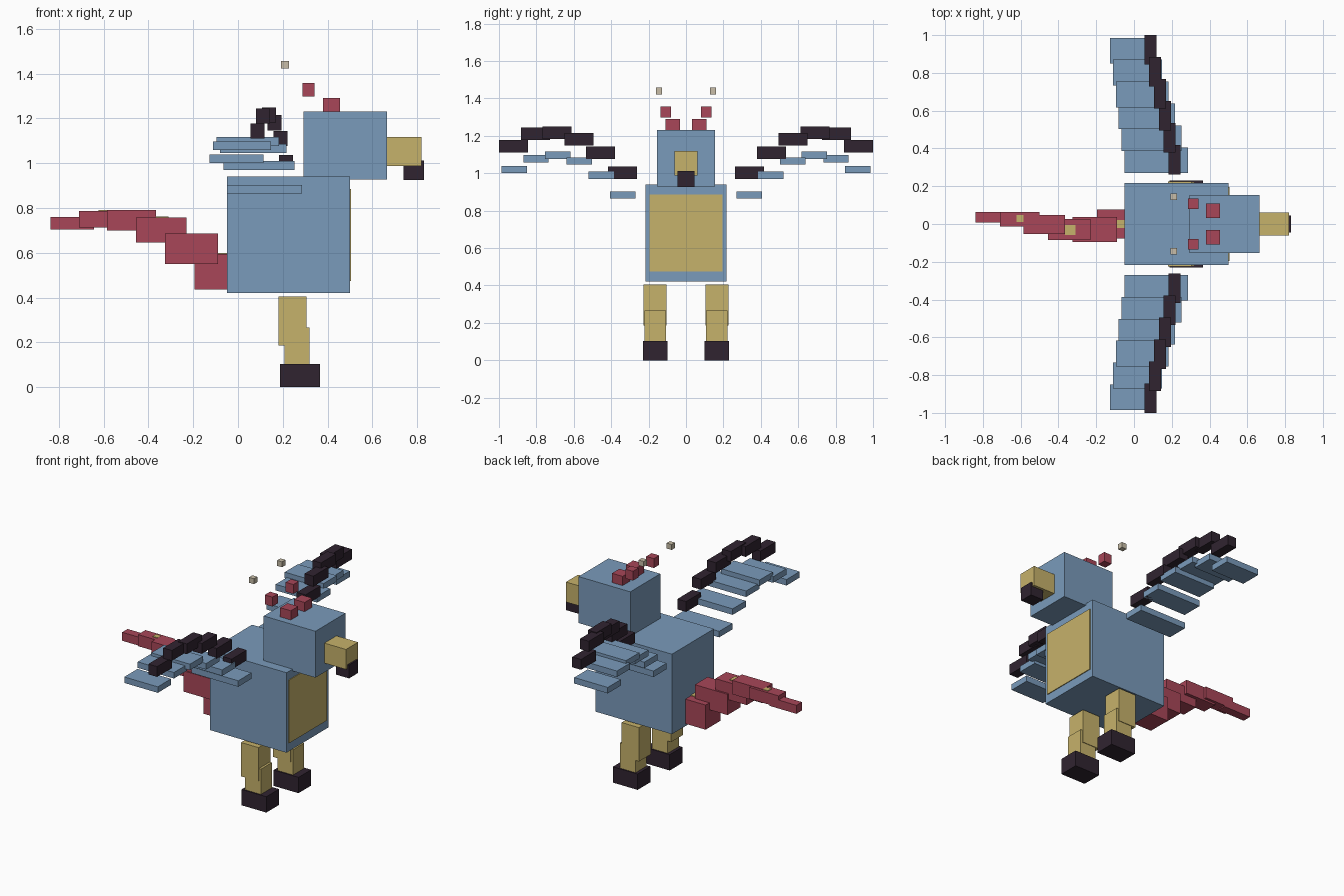
import bpy
import bmesh
from mathutils import Vector

default = bpy.data.objects.get("Cube")
if default:
    bpy.data.objects.remove(default, do_unlink=True)


def material(name, rgb):
    """Flat material from 8-bit display values, stored as linear."""
    linear = [((c / 255 + 0.055) / 1.055) ** 2.4 for c in rgb]
    mat = bpy.data.materials.new(name)
    mat.use_nodes = True
    mat.diffuse_color = (*linear, 1)
    mat.node_tree.nodes["Principled BSDF"].inputs["Base Color"].default_value = (*linear, 1)
    return mat


blue = material("feather blue", (122, 155, 187))
gold = material("straw gold", (198, 178, 107))
red = material("crest red", (168, 70, 88))
dark = material("dark plum", (48, 36, 48))
cream = material("pale cream", (200, 190, 168))


def box(name, mat, x, y, z):
    """Box from its (min, max) range along each axis."""
    low, high = Vector((x[0], y[0], z[0])), Vector((x[1], y[1], z[1]))
    bm = bmesh.new()
    bmesh.ops.create_cube(bm, size=1)
    bmesh.ops.scale(bm, vec=high - low, verts=bm.verts)
    mesh = bpy.data.meshes.new(name)
    bm.to_mesh(mesh)
    bm.free()
    mesh.materials.append(mat)
    obj = bpy.data.objects.new(name, mesh)
    obj.location = (low + high) / 2
    bpy.context.collection.objects.link(obj)


def pair(name, mat, x, y, z):
    """The same box on the left (+y) and right (-y) flank."""
    box("left_" + name, mat, x, y, z)
    box("right_" + name, mat, x, (-y[1], -y[0]), z)


def centred(name, mat, x, half_width, z, shift=0):
    box(name, mat, x, (shift - half_width, shift + half_width), z)


# Body, belly plate, head and beak
centred("body", blue, (-0.05, 0.5), 0.216, (0.42, 0.94))
centred("belly_plate", gold, (0.498, 0.505), 0.195, (0.475, 0.885))
centred("head", blue, (0.293, 0.665), 0.154, (0.928, 1.23))
centred("upper_beak", gold, (0.66, 0.82), 0.062, (0.988, 1.118))
centred("lower_beak", dark, (0.738, 0.83), 0.045, (0.926, 1.013))

# Crest: stepped cubes rising backwards to pale tips
pair("crest_base", red, (0.38, 0.456), (0.033, 0.109), (1.225, 1.29))
pair("crest_middle", red, (0.287, 0.342), (0.08, 0.135), (1.297, 1.358))
pair("crest_tip", cream, (0.192, 0.228), (0.127, 0.161), (1.422, 1.457))

# Legs and feet
pair("upper_leg", gold, (0.18, 0.305), (0.104, 0.226), (0.185, 0.405))
pair("lower_leg", gold, (0.207, 0.32), (0.108, 0.222), (0.1, 0.267))
pair("foot", dark, (0.187, 0.365), (0.1, 0.23), (0, 0.103))

# Tail: x range, half width, z range, sideways shift
tail = [
    ((-0.195, -0.03), 0.077, (0.435, 0.595), 0.0),
    ((-0.325, -0.09), 0.066, (0.55, 0.685), -0.028),
    ((-0.455, -0.23), 0.056, (0.645, 0.757), -0.03),
    ((-0.585, -0.365), 0.05, (0.7, 0.79), -0.003),
    ((-0.71, -0.5), 0.038, (0.712, 0.787), 0.025),
    ((-0.838, -0.643), 0.028, (0.705, 0.76), 0.035),
]
for i, (x, half, z, shift) in enumerate(tail):
    centred(f"tail_segment_{i + 1}", red, x, half, z, shift)

# Small gold studs sitting behind the tail steps
studs = [(-0.09, 0.042, 0.0, 0.6), (-0.365, 0.055, -0.032, 0.762), (-0.622, 0.037, 0.028, 0.791)]
for i, (x, size, shift, top) in enumerate(studs):
    centred(f"tail_stud_{i + 1}", gold, (x, x + size), size / 2, (top - size, top), shift)

# Wings: arched row of dark arm blocks with a row of feathers beneath
arm_bottoms = [0.97, 1.077, 1.147, 1.182, 1.177, 1.11]
feather_bottoms = [0.864, 0.97, 1.046, 1.077, 1.058, 1.0]
for i in range(6):
    front = 0.183 - 0.0256 * i
    start = 0.262 + 0.1166 * i
    low = arm_bottoms[i]
    pair(f"wing_arm_{i + 1}", dark, (front, front + 0.063),
         (start, start + 0.155), (low, low + 0.067))
    start = 0.27 + 0.116 * i
    low = feather_bottoms[i]
    pair(f"wing_feather_{i + 1}", blue, (-0.05 - 0.0155 * i, 0.286 - 0.0345 * i),
         (start, start + 0.136), (low, low + 0.039))
